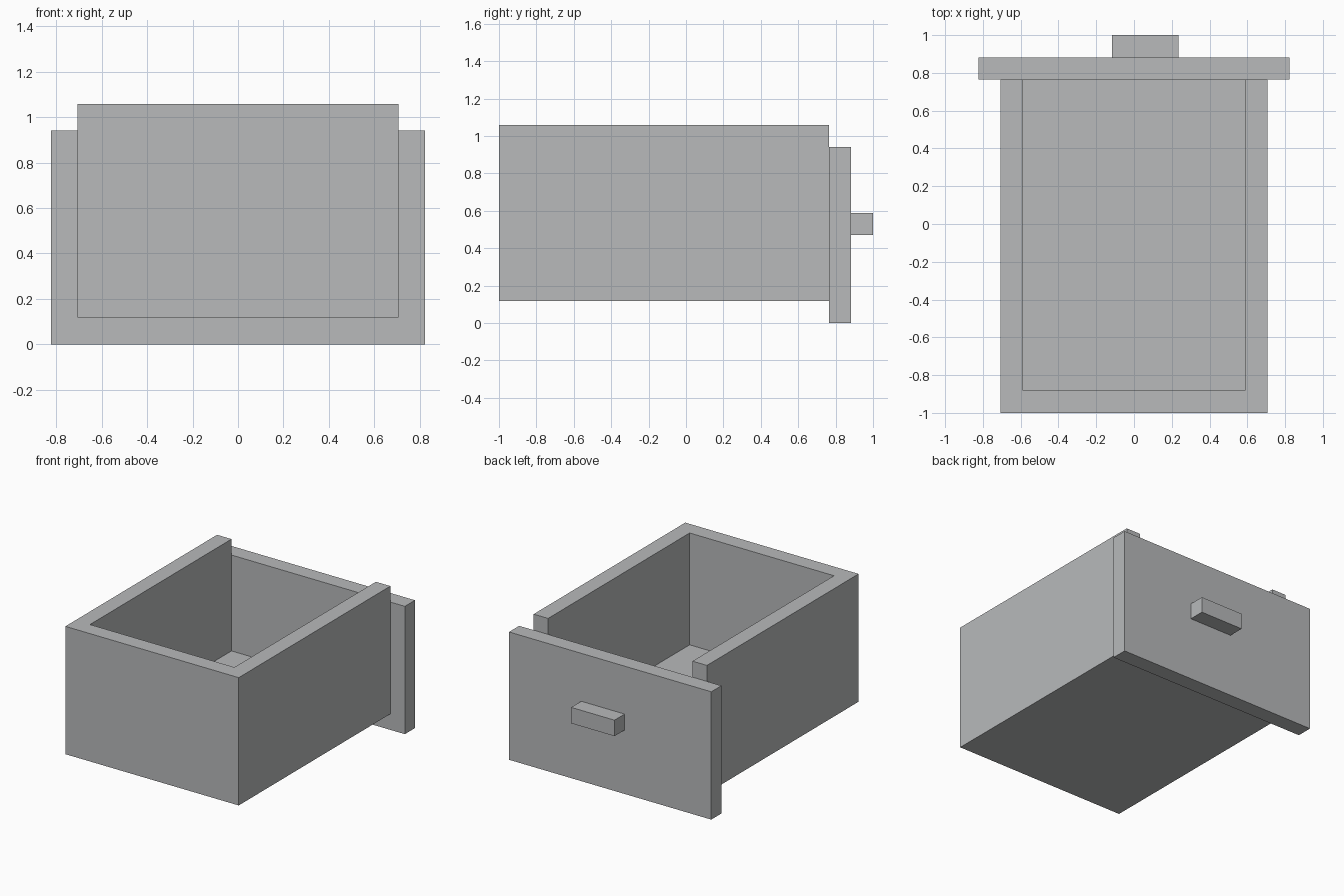
import bpy

if "Cube" in bpy.data.objects:
    bpy.data.objects.remove(bpy.data.objects["Cube"], do_unlink=True)

U = 2 / 17   # board thickness; every size is a multiple of it
OVER = 0.1   # cutter overshoot

# Single grey colour
grey = bpy.data.materials.new("grey")
grey.use_nodes = True
COLOUR = (0.48, 0.49, 0.497, 1.0)
grey.diffuse_color = COLOUR
bsdf = next(n for n in grey.node_tree.nodes if n.type == 'BSDF_PRINCIPLED')
bsdf.inputs["Base Color"].default_value = COLOUR


def box(name, x, y, z):
    """Box spanning the given (min, max) range on each axis."""
    spans = (x, y, z)
    bpy.ops.mesh.primitive_cube_add(size=1, location=[(a + b) / 2 for a, b in spans])
    obj = bpy.context.object
    obj.name = name
    obj.scale = [b - a for a, b in spans]
    bpy.ops.object.transform_apply(location=False, rotation=False, scale=True)
    obj.data.materials.append(grey)
    return obj


# Hollow tray: open at the top and where it meets the front panel
back, joint = -1.0, 1 - 2 * U
low, high = U, 9 * U
tray = box("drawer_tray", (-6 * U, 6 * U), (back, joint), (low, high))
cutter = box("tray_cutter", (-5 * U, 5 * U), (back + U, joint + OVER), (low + U, high + OVER))
cutter.hide_render = True
hollow = tray.modifiers.new("hollow", 'BOOLEAN')
hollow.operation = 'DIFFERENCE'
hollow.solver = 'EXACT'
hollow.object = cutter
bpy.context.view_layer.objects.active = tray
bpy.ops.object.modifier_apply(modifier=hollow.name)
bpy.data.objects.remove(cutter, do_unlink=True)

# Wide drawer front, set lower than the tray
box("front_panel", (-7 * U, 7 * U), (joint, joint + U), (0, 8 * U))

# Small block handle, slightly off centre
box("handle", (-U, 2 * U), (joint + U, 1.0), (4 * U, 5 * U))
